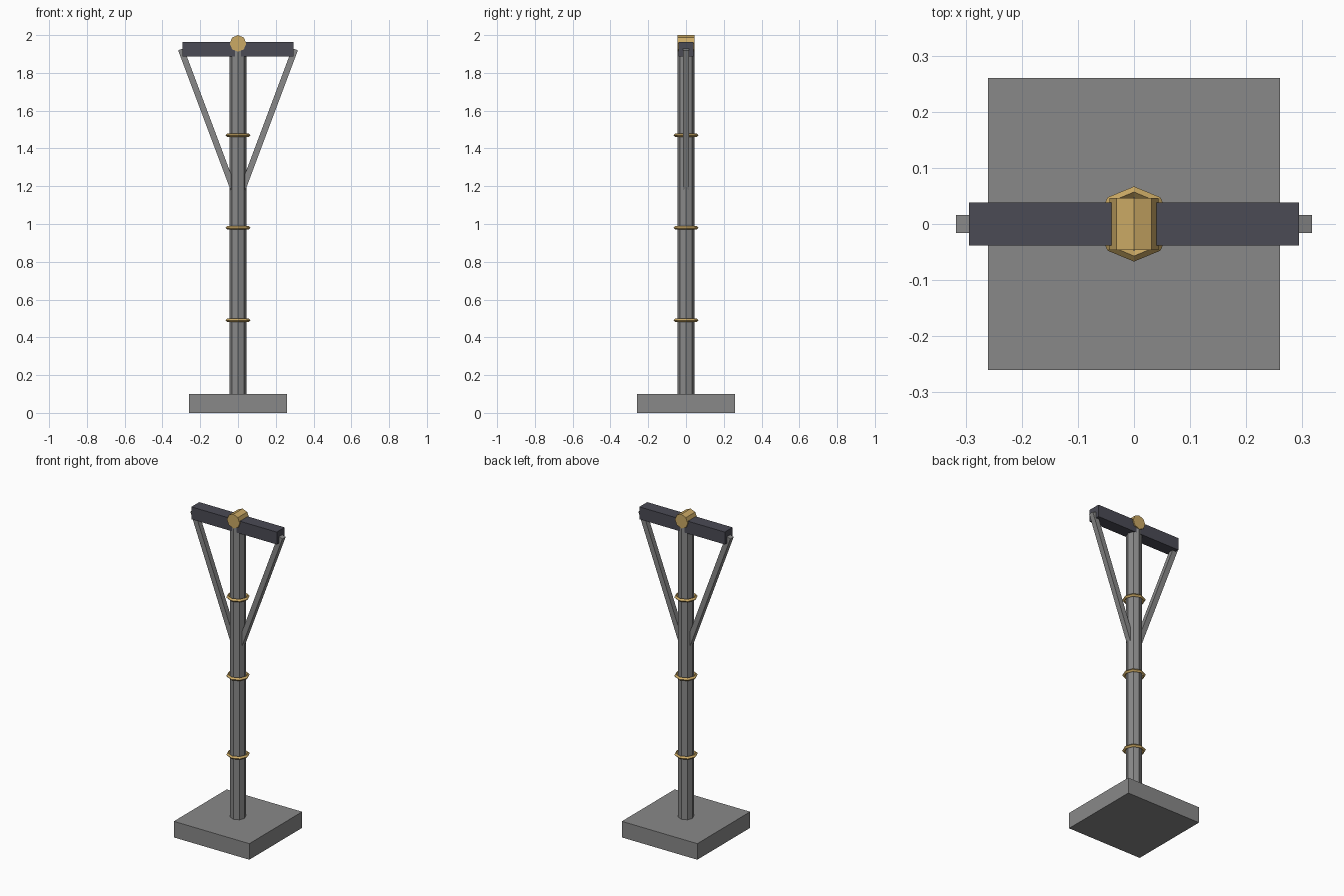
import bpy, math
from mathutils import Vector

if "Cube" in bpy.data.objects:
    bpy.data.objects.remove(bpy.data.objects["Cube"])


def material(name, rgb):
    m = bpy.data.materials.new(name)
    m.diffuse_color = (*rgb, 1)
    m.use_nodes = True
    m.node_tree.nodes["Principled BSDF"].inputs["Base Color"].default_value = m.diffuse_color
    return m


grey = material("grey_stone", (0.25, 0.25, 0.25))
dark = material("dark_beam", (0.07, 0.07, 0.09))
gold = material("gold_brass", (0.60, 0.40, 0.13))


def finish(name, mat):
    ob = bpy.context.object
    ob.name = name
    ob.data.materials.append(mat)
    return ob


def box(name, mat, centre, size, rot=(0, 0, 0)):
    bpy.ops.mesh.primitive_cube_add(size=1, location=centre, rotation=rot)
    ob = finish(name, mat)
    ob.scale = size
    return ob


def octagon(name, mat, centre, radius, depth, rot=(0, 0, 0)):
    bpy.ops.mesh.primitive_cylinder_add(vertices=8, radius=radius, depth=depth,
                                        location=centre, rotation=rot)
    return finish(name, mat)


# Square foot and octagonal post
box("base", grey, (0, 0, 0.05), (0.52, 0.52, 0.10))
octagon("post", grey, (0, 0, 1.02), 0.045, 1.85)

# Dark crossbar with a gold hub across its middle
box("crossbar", dark, (0, 0, 1.926), (0.588, 0.077, 0.077))
octagon("hub", gold, (0, 0, 1.956), 0.044, 0.092, (math.pi / 2, 0, 0))

# Evenly spaced collars on the post
for i in range(1, 4):
    bpy.ops.mesh.primitive_torus_add(major_segments=8, minor_segments=4,
                                     major_radius=0.057, minor_radius=0.010,
                                     location=(0, 0, 0.49 * i))
    finish(f"collar_{i}", gold)

# Slanted braces from the post to the crossbar ends
for side, label in ((-1, "left"), (1, "right")):
    low = Vector((side * 0.025, 0, 1.186))
    high = Vector((side * 0.302, 0, 1.925))
    d = high - low
    box(f"{label}_brace", grey, (low + high) / 2, (0.032, 0.032, d.length),
        (0, math.atan2(d.x, d.z), 0))
